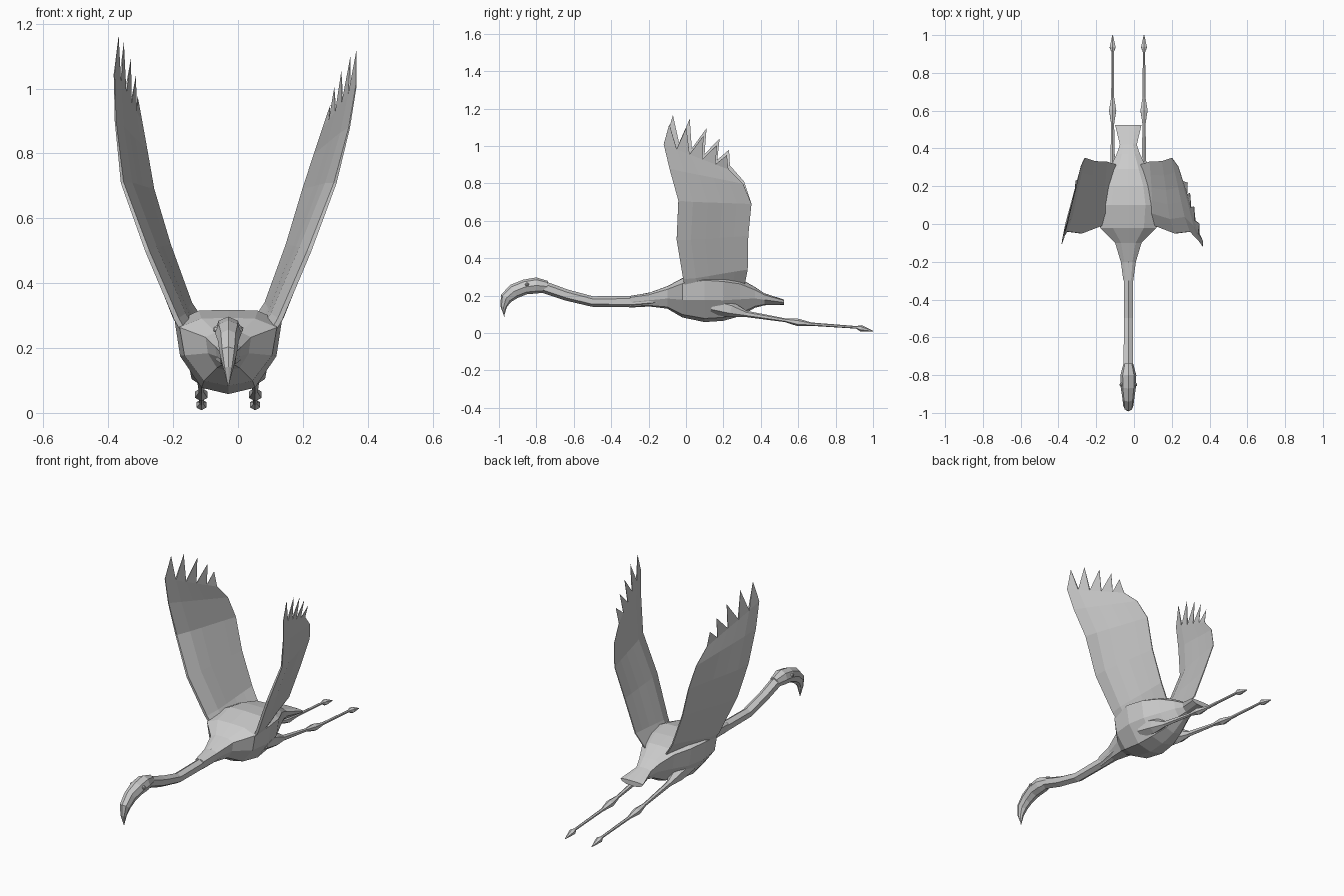
import bpy, bmesh, math
from mathutils import Vector

if "Cube" in bpy.data.objects:
    bpy.data.objects.remove(bpy.data.objects["Cube"])

CX = -0.03  # body centre line


def finish(bm, name):
    bmesh.ops.remove_doubles(bm, verts=bm.verts, dist=0.0001)
    bmesh.ops.recalc_face_normals(bm, faces=bm.faces)
    me = bpy.data.meshes.new(name)
    bm.to_mesh(me)
    bm.free()
    ob = bpy.data.objects.new(name, me)
    bpy.context.collection.objects.link(ob)
    return ob


def loft(name, stations, profile, x=CX, follow=True):
    """Skin rings (y, z, half width, half height) using a unit profile."""
    bm = bmesh.new()
    rings = []
    for i, (y, z, w, h) in enumerate(stations):
        a, b = stations[max(i - 1, 0)], stations[min(i + 1, len(stations) - 1)]
        t = Vector((0, b[0] - a[0], b[1] - a[1])).normalized()
        up = Vector((0, -t.z, t.y)) if follow else Vector((0, 0, 1))
        if follow and t.y < 0 and stations[0][0] > stations[-1][0]:
            up = -up
        rings.append([bm.verts.new(Vector((x + w * px, y, z)) + up * h * pz)
                      for px, pz in profile])
    n = len(profile)
    for r, s in zip(rings, rings[1:]):
        for k in range(n):
            bm.faces.new((r[k], r[(k + 1) % n], s[(k + 1) % n], s[k]))
    bm.faces.new(rings[0])
    bm.faces.new(rings[-1])
    return finish(bm, name)


def circle(n):
    return [(math.sin(2 * math.pi * k / n), math.cos(2 * math.pi * k / n)) for k in range(n)]


# Body and tail: flat back, keeled belly
half = [(0.5, -0.85), (0.9, -0.1), (1, 0.72), (0.55, 0.98)]
body_profile = [(0, -1)] + half + [(0, 1)] + [(-px, pz) for px, pz in reversed(half)]
loft("body", [(-.30, .168, .026, .03), (-.2, .178, .04, .036), (-.1, .19, .07, .06),
              (-.02, .188, .15, .105), (.1, .188, .165, .13), (.2, .187, .145, .122),
              (.29, .19, .1, .1), (.37, .19, .062, .055), (.42, .18, .045, .032),
              (.525, .164, .07, .014)], body_profile, follow=False)

# Neck
loft("neck", [(-.16, .183, .045, .04), (-.28, .168, .028, .031), (-.5, .168, .028, .028),
              (-.64, .203, .028, .03), (-.76, .245, .029, .032), (-.82, .252, .034, .032)],
     circle(6))

# Head and hooked beak
loft("head", [(-.74, .248, .026, .03), (-.80, .254, .042, .043), (-.86, .246, .041, .04),
              (-.92, .222, .032, .04), (-.962, .185, .027, .033), (-.975, .14, .016, .017),
              (-.972, .085, .002, .002)], circle(8))

# Eyes
for side, label in ((-1, "left"), (1, "right")):
    bm = bmesh.new()
    bmesh.ops.create_icosphere(bm, subdivisions=1, radius=0.012)
    bmesh.ops.translate(bm, verts=bm.verts, vec=(CX + side * 0.036, -.85, .258))
    finish(bm, "eye_" + label)

# Legs with thigh, knee and pointed foot
for side, label in ((-1, "left"), (1, "right")):
    loft("leg_" + label,
         [(.14, .15, .04, .05), (.24, .125, .035, .042), (.32, .102, .014, .017),
          (.53, .068, .009, .01), (.6, .056, .022, .02), (.67, .047, .009, .009),
          (.91, .03, .007, .007), (.935, .025, .018, .017), (1.0, .01, .002, .002)],
         circle(6), x=CX + side * 0.083)

# Wings: stations of leading and trailing edge, feather tips at the end
STATIONS = [((.12, .00, .22), (.05, .31, .24), .02),
            ((.16, -.015, .29), (.115, .33, .34), .02),
            ((.25, -.05, .5), (.18, .333, .52), .017),
            ((.327, -.04, .71), (.23, .35, .69), .012),
            ((.348, -.08, .9), (.25, .31, .81), .006),
            ((.352, -.105, 1.045), (.265, .235, .895), .004)]
TIPS = [(.338, -.07, 1.165), (.322, .02, 1.145), (.3, .11, 1.095), (.285, .18, 1.04), (.28, .23, .98)]
THICK = [.35, 1, .8, .5, .3, .15]


def wing(side, label, spread, drop):
    bm = bmesh.new()

    def place(p):
        over = max(0, p.z - .69)
        return bm.verts.new((CX + side * (p.x + spread * over), p.y - .04 * (spread > 0) * over,
                             p.z - drop * over))
    rows = []
    for lead, trail, th in STATIONS:
        a, b = Vector(lead), Vector(trail)
        pts = [a.lerp(b, k / 5) for k in range(6)]
        off = Vector((1, 0, -.35))
        rows.append(([place(p + off * th * f) for p, f in zip(pts, THICK)],
                     [place(p - off * th * f) for p, f in zip(pts, THICK)]))
    for (o1, i1), (o2, i2) in zip(rows, rows[1:]):
        for k in range(5):
            bm.faces.new((o1[k], o1[k + 1], o2[k + 1], o2[k]))
            bm.faces.new((i1[k], i2[k], i2[k + 1], i1[k + 1]))
        for k in (0, 5):
            bm.faces.new((o1[k], o2[k], i2[k], i1[k]))
    o, i = rows[0]
    bm.faces.new(o + i[::-1])
    # separate finger feathers
    o, i = rows[-1]
    for k, tip in enumerate(TIPS):
        t = place(Vector(tip))
        ring = (o[k], o[k + 1], i[k + 1], i[k])
        for m in range(4):
            bm.faces.new((ring[m], ring[(m + 1) % 4], t))
    finish(bm, "wing_" + label)


wing(-1, "left", 0, 0)
wing(1, "right", .12, .1)
